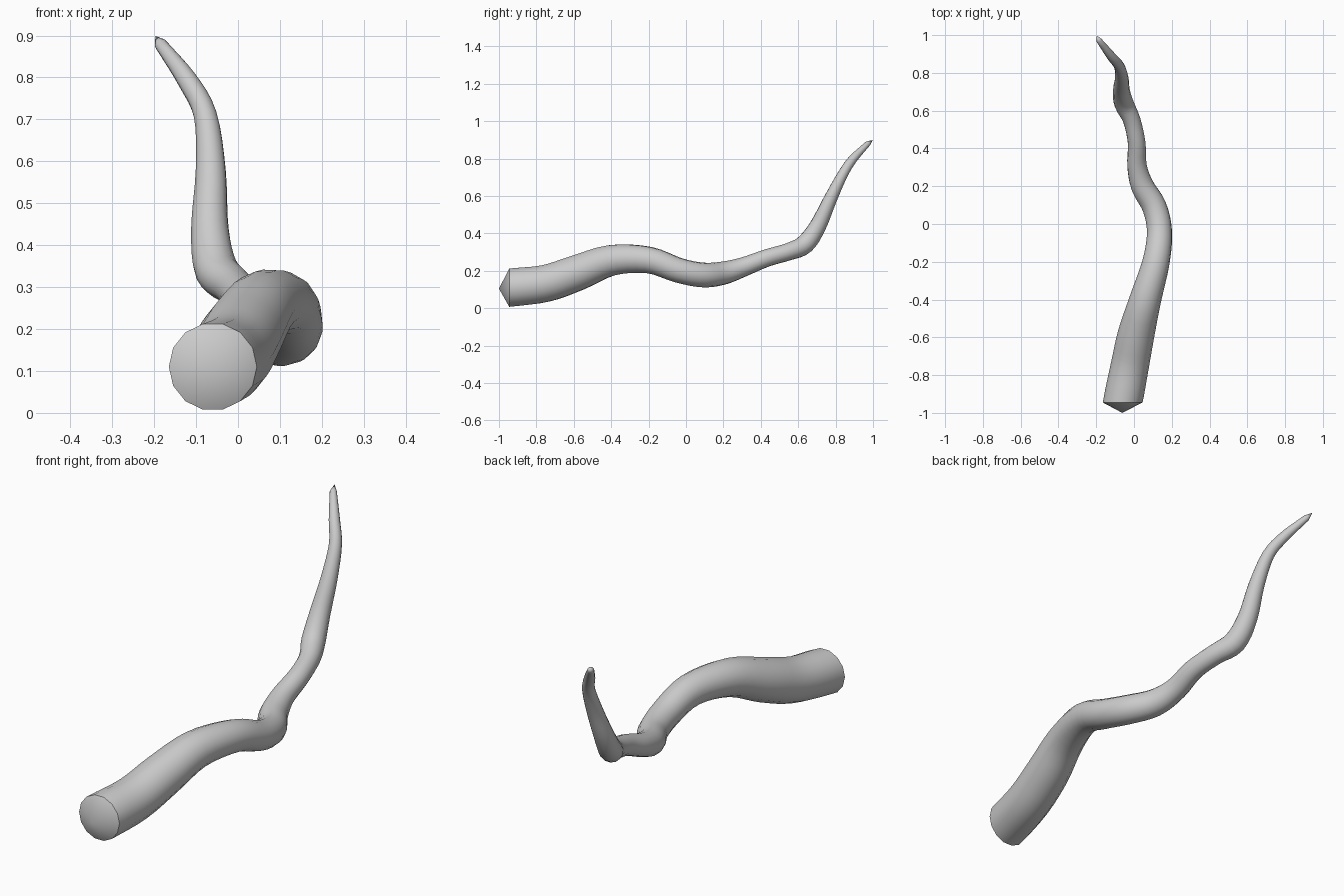
import bpy, bmesh, math
from mathutils import Vector

if "Cube" in bpy.data.objects:
    bpy.data.objects.remove(bpy.data.objects["Cube"])

# Centre line points of the tapering, winding stem: x, y, z, radius
PATH = [
    (-0.060, -0.945, 0.110, 0.105),
    (-0.022, -0.75, 0.133, 0.101),
    (0.012, -0.58, 0.190, 0.097),
    (0.060, -0.40, 0.256, 0.084),
    (0.117, -0.20, 0.258, 0.072),
    (0.135, -0.04, 0.203, 0.067),
    (0.108, 0.09, 0.178, 0.066),
    (0.045, 0.20, 0.188, 0.062),
    (0.016, 0.31, 0.222, 0.052),
    (0.014, 0.43, 0.268, 0.047),
    (-0.012, 0.55, 0.303, 0.047),
    (-0.052, 0.635, 0.342, 0.052),
    (-0.067, 0.705, 0.440, 0.045),
    (-0.065, 0.770, 0.580, 0.036),
    (-0.078, 0.835, 0.710, 0.028),
    (-0.122, 0.890, 0.795, 0.024),
    (-0.185, 0.972, 0.880, 0.015),
]
SIDES, STEPS = 14, 4
ROOT_TIP = Vector((-0.062, -1.0, 0.105))
END_TIP = Vector((-0.197, 0.998, 0.899))


def spline(a, b, c, d, t):
    return 0.5 * (2 * b + (c - a) * t + (2 * a - 5 * b + 4 * c - d) * t * t
                  + (3 * b - a - 3 * c + d) * t ** 3)


# Smooth the path
pts = [Vector(p) for p in PATH]
ext = [2 * pts[0] - pts[1]] + pts + [2 * pts[-1] - pts[-2]]
line = [spline(*ext[i:i + 4], k / STEPS) for i in range(len(pts) - 1) for k in range(STEPS)]
line.append(pts[-1])

# Sweep rings along the path without twisting
bm = bmesh.new()
rings = []
side = Vector((1, 0, 0))
for i, p in enumerate(line):
    tangent = (line[min(i + 1, len(line) - 1)].xyz - line[max(i - 1, 0)].xyz).normalized()
    if i == 0:
        tangent = Vector((0, 1, 0))
    side = (side - tangent * side.dot(tangent)).normalized()
    up = side.cross(tangent)
    rings.append([bm.verts.new(p.xyz + p.w * (side * math.cos(a) + up * math.sin(a)))
                  for a in (2 * math.pi * k / SIDES for k in range(SIDES))])
for r0, r1 in zip(rings, rings[1:]):
    for k in range(SIDES):
        n = (k + 1) % SIDES
        bm.faces.new((r0[k], r0[n], r1[n], r1[k]))

# Pointed caps at both ends
for ring, tip in ((rings[0], ROOT_TIP), (rings[-1], END_TIP)):
    v = bm.verts.new(tip)
    for k in range(SIDES):
        bm.faces.new((ring[k], ring[(k + 1) % SIDES], v))
bmesh.ops.recalc_face_normals(bm, faces=bm.faces)

mesh = bpy.data.meshes.new("winding_stem")
bm.to_mesh(mesh)
bm.free()
stem = bpy.data.objects.new("winding_stem", mesh)
bpy.context.collection.objects.link(stem)

grey = bpy.data.materials.new("light grey")
grey.diffuse_color = (0.6, 0.6, 0.6, 1)
grey.use_nodes = True
grey.node_tree.nodes["Principled BSDF"].inputs["Base Color"].default_value = grey.diffuse_color
mesh.materials.append(grey)

bpy.context.view_layer.objects.active = stem
stem.select_set(True)
bpy.ops.object.shade_smooth_by_angle(angle=math.radians(35))
